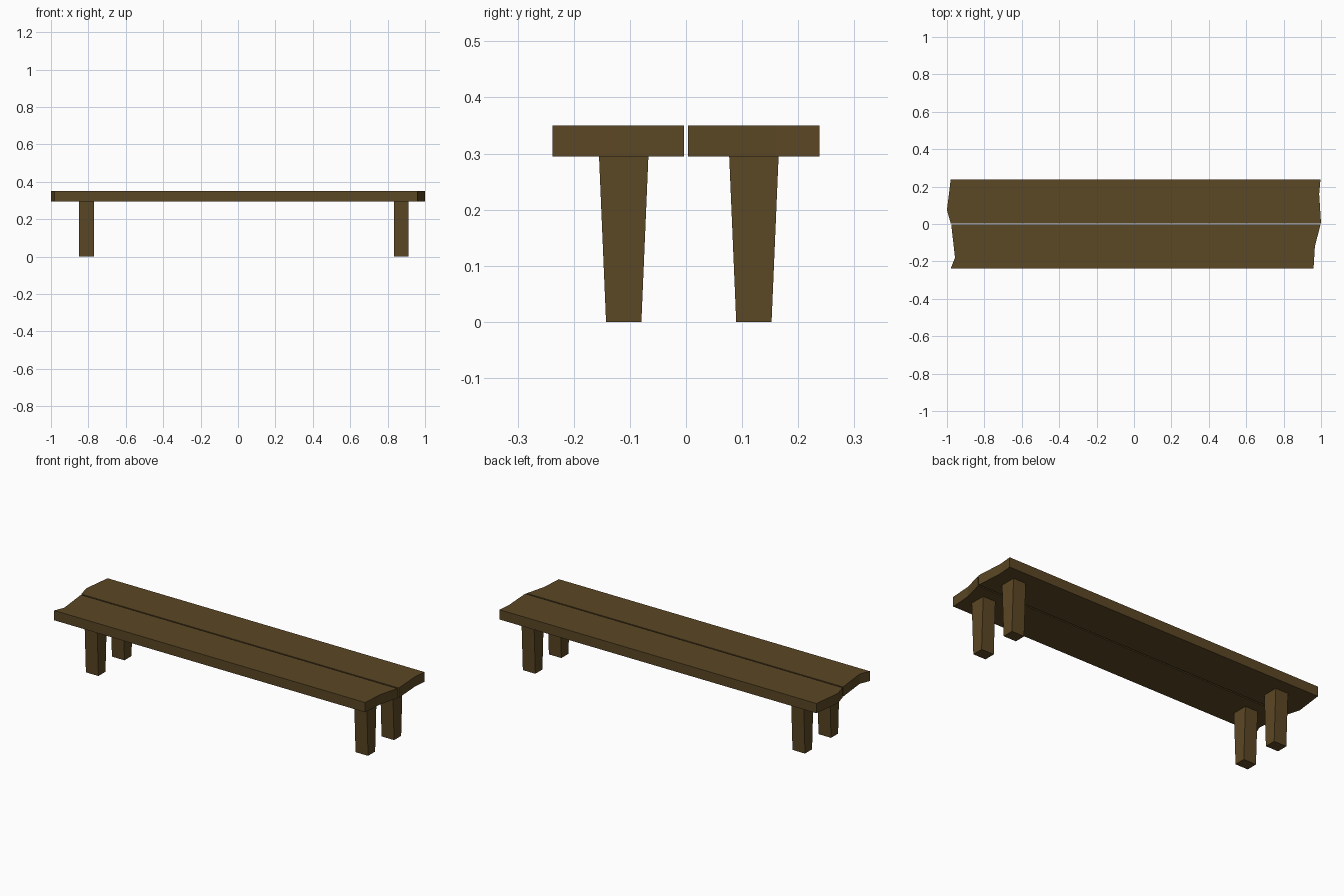
import bpy
import bmesh

default = bpy.data.objects.get("Cube")
if default:
    bpy.data.objects.remove(default, do_unlink=True)

# Single dark wood colour
wood = bpy.data.materials.new("dark_wood")
wood.use_nodes = True
colour = (0.105, 0.063, 0.018, 1)
wood.diffuse_color = colour
bsdf = wood.node_tree.nodes["Principled BSDF"]
bsdf.inputs["Base Color"].default_value = colour
bsdf.inputs["Roughness"].default_value = 0.9

SEAT_BOTTOM, SEAT_TOP = 0.295, 0.35


def finish(name, bm):
    bmesh.ops.recalc_face_normals(bm, faces=bm.faces)
    mesh = bpy.data.meshes.new(name)
    bm.to_mesh(mesh)
    bm.free()
    mesh.materials.append(wood)
    obj = bpy.data.objects.new(name, mesh)
    bpy.context.collection.objects.link(obj)
    return obj


def plank(name, outline):
    """Extrude a flat outline upward to the seat thickness."""
    bm = bmesh.new()
    face = bm.faces.new([bm.verts.new((x, y, SEAT_BOTTOM)) for x, y in outline])
    result = bmesh.ops.extrude_face_region(bm, geom=[face])
    top = [v for v in result["geom"] if isinstance(v, bmesh.types.BMVert)]
    bmesh.ops.translate(bm, verts=top, vec=(0, 0, SEAT_TOP - SEAT_BOTTOM))
    return finish(name, bm)


def leg(name, x, y):
    """Square post that narrows toward the floor from front to back."""
    bm = bmesh.new()
    bmesh.ops.create_cube(bm, size=1)
    for v in bm.verts:
        upper = v.co.z > 0
        depth = 0.088 if upper else 0.063
        v.co = (x + v.co.x * 0.078, y + v.co.y * depth, SEAT_BOTTOM if upper else 0)
    return finish(name, bm)


# Seat planks with roughly sawn ends
plank("front_plank", [(-0.98, -0.238), (0.96, -0.238), (0.967, -0.12),
                      (0.997, -0.004), (-0.977, -0.004), (-0.957, -0.18)])
plank("back_plank", [(-0.98, 0.004), (1.0, 0.004), (0.99, 0.16),
                     (0.997, 0.238), (-0.98, 0.238), (-1.0, 0.075)])

# Four tapered legs
for end, x in (("right", -0.81), ("left", 0.872)):
    for side, y in (("front", -0.111), ("back", 0.121)):
        leg(f"{side}_{end}_leg", x, y)
